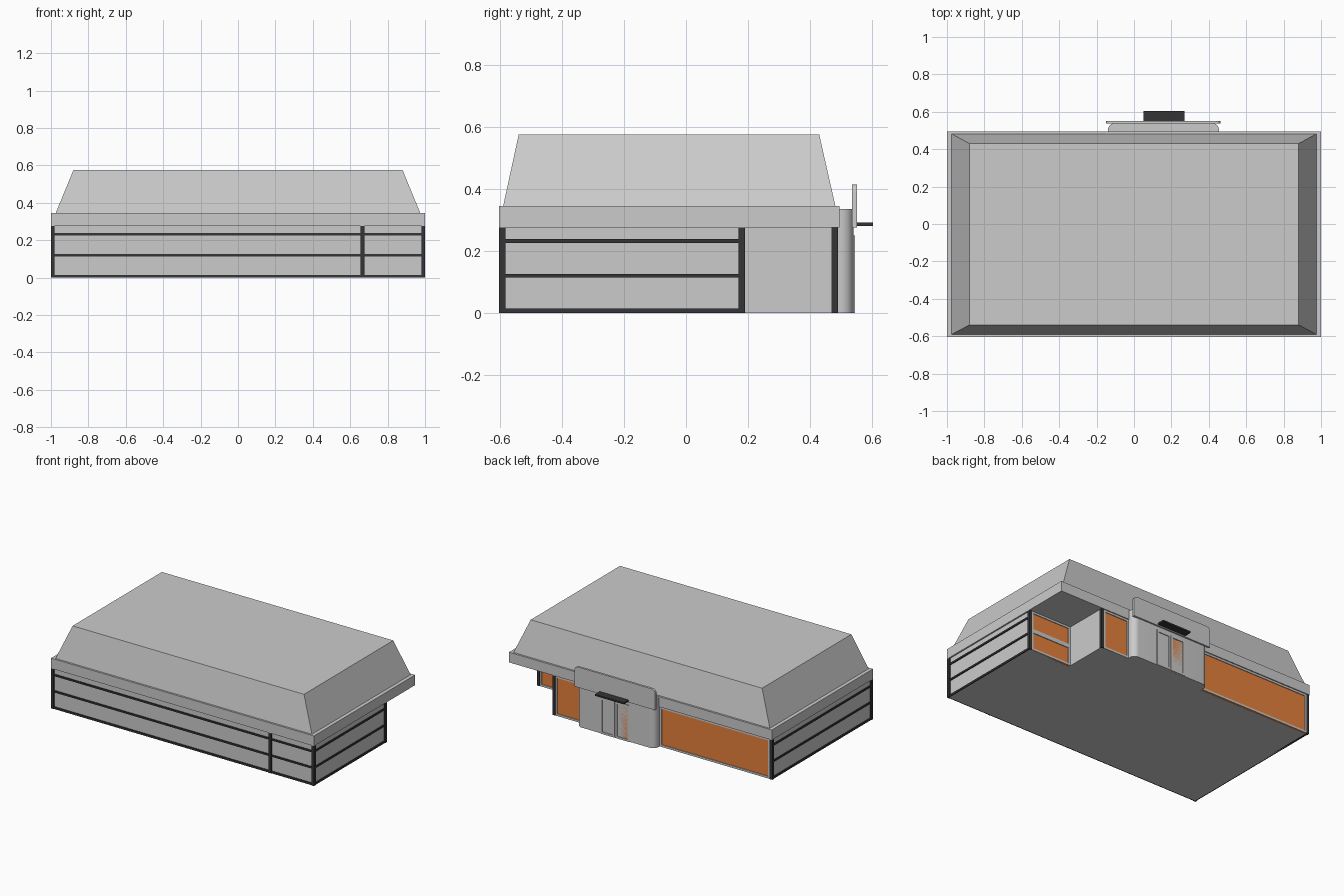
import bpy, bmesh, math

if "Cube" in bpy.data.objects:
    bpy.data.objects.remove(bpy.data.objects["Cube"])


def material(name, rgb):
    m = bpy.data.materials.new(name)
    m.diffuse_color = (*rgb, 1)
    m.use_nodes = True
    m.node_tree.nodes["Principled BSDF"].inputs["Base Color"].default_value = m.diffuse_color
    return m


DARK = material("dark_trim", (0.035, 0.035, 0.037))
ORANGE = material("orange_panel", (0.80, 0.22, 0.045))


def finish(name, bm, mat=None):
    bmesh.ops.recalc_face_normals(bm, faces=bm.faces)
    me = bpy.data.meshes.new(name)
    bm.to_mesh(me)
    bm.free()
    ob = bpy.data.objects.new(name, me)
    bpy.context.collection.objects.link(ob)
    if mat:
        me.materials.append(mat)
    return ob


def box(name, x, y, z, mat=None):
    bm = bmesh.new()
    bmesh.ops.create_cube(bm, size=1)
    for v in bm.verts:
        v.co = [r[0] if c < 0 else r[1] for c, r in zip(v.co, (x, y, z))]
    return finish(name, bm, mat)


def prism(name, outline, z0, z1, top=None):
    bm = bmesh.new()
    low = [bm.verts.new((x, y, z0)) for x, y in outline]
    high = [bm.verts.new((x, y, z1)) for x, y in (top or outline)]
    bm.faces.new(low)
    bm.faces.new(high)
    n = len(low)
    for i in range(n):
        j = (i + 1) % n
        bm.faces.new((low[i], low[j], high[j], high[i]))
    return finish(name, bm)


def rect(x0, x1, y0, y1):
    return [(x0, y0), (x1, y0), (x1, y1), (x0, y1)]


def arc(cx, cy, r, a0, a1, n=8):
    return [(cx + r * math.cos(math.radians(a0 + (a1 - a0) * i / n)),
             cy + r * math.sin(math.radians(a0 + (a1 - a0) * i / n))) for i in range(n + 1)]


def smooth(ob):
    bpy.ops.object.select_all(action='DESELECT')
    ob.select_set(True)
    bpy.context.view_layer.objects.active = ob
    bpy.ops.object.shade_smooth_by_angle(angle=math.radians(35))


def framed_panel(name, axis_range, y, z):
    # Orange panel on a back-facing wall with a pale raised frame
    x0, x1 = axis_range
    t, f = 0.014, (y - 0.01, y + 0.008)
    box(name, (x0, x1), (y - 0.01, y + 0.003), z, ORANGE)
    box(name + "_frame_left", (x0, x0 + t), f, z)
    box(name + "_frame_right", (x1 - t, x1), f, z)
    box(name + "_frame_bottom", (x0, x1), f, (z[0], z[0] + t))
    box(name + "_frame_top", (x0, x1), f, (z[1] - t, z[1]))


F, B, N, NX, H = -0.603, 0.49, 0.19, 0.67, 0.275   # front, back, notch y, notch x, wall height

# Wall core with the cut-away back right corner
prism("walls", [(-0.99, F + 0.01), (0.99, F + 0.01), (0.99, N - 0.01), (NX, N - 0.01),
                (NX, B - 0.01), (-0.99, B - 0.01)], 0, H)

# Fascia band and sloped roof
box("fascia", (-1, 1), (F, 0.495), (H, 0.345))
prism("roof", rect(-0.975, 0.975, -0.59, 0.482), 0.345, 0.575, rect(-0.88, 0.88, -0.54, 0.43))

# Dark horizontal rails on front and both sides
for i, z in enumerate([(0, 0.014), (0.114, 0.126), (0.226, 0.238)]):
    box(f"front_rail_{i}", (-0.997, 0.997), (F + 0.003, F + 0.02), z, DARK)
    box(f"right_rail_{i}", (0.98, 0.997), (F + 0.003, N), z, DARK)
    box(f"left_rail_{i}", (-0.997, -0.98), (F + 0.003, B), z, DARK)

# Dark posts
posts = {"front_left": (-1, F), "front_right": (0.98, F), "front_middle": (0.655, F),
         "right_end": (0.98, N - 0.02), "notch": (NX - 0.018, B - 0.02), "back_left": (-1, B - 0.02)}
for name, (x, y) in posts.items():
    box(name + "_post", (x, x + 0.02), (y, y + 0.02), (0, H), DARK)

# Back wall panels and the two stacked panels in the recess
framed_panel("back_long_panel", (-0.98, -0.14), B - 0.01, (0, H))
framed_panel("back_short_panel", (0.45, NX - 0.018), B - 0.01, (0, H))
framed_panel("recess_lower_panel", (NX, 0.98), N - 0.01, (0, 0.137))
framed_panel("recess_upper_panel", (NX, 0.98), N - 0.01, (0.137, H))

# Entrance portal with rounded outer corners
X0, X1, Y1, R = -0.14, 0.455, 0.54, 0.04
portal = prism("entrance_portal", [(X0, 0.47), (X1, 0.47)] + arc(X1 - R, Y1 - R, R, 0, 90)
               + arc(X0 + R, Y1 - R, R, 90, 180), 0, 0.335)
smooth(portal)

# Double doors with pale frames
for name, x in (("left", (0.05, 0.158)), ("right", (0.162, 0.27))):
    framed_panel(name + "_door", x, Y1 - 0.003, (0.0, 0.25))

# Entrance board with rounded top corners
bm = bmesh.new()
X0, X1, R = -0.15, 0.462, 0.025
shape = [(X0, 0.275), (X1, 0.275)] + arc(X1 - R, 0.415 - R, R, 0, 90) + arc(X0 + R, 0.415 - R, R, 90, 180)
face = bm.faces.new([bm.verts.new((x, 0.536, z)) for x, z in shape])
ext = bmesh.ops.extrude_face_region(bm, geom=[face])
for v in ext["geom"]:
    if isinstance(v, bmesh.types.BMVert):
        v.co.y = 0.551
smooth(finish("entrance_board", bm))

# Small dark canopy over the doors
box("door_canopy", (0.05, 0.27), (0.545, 0.603), (0.281, 0.292), DARK)
